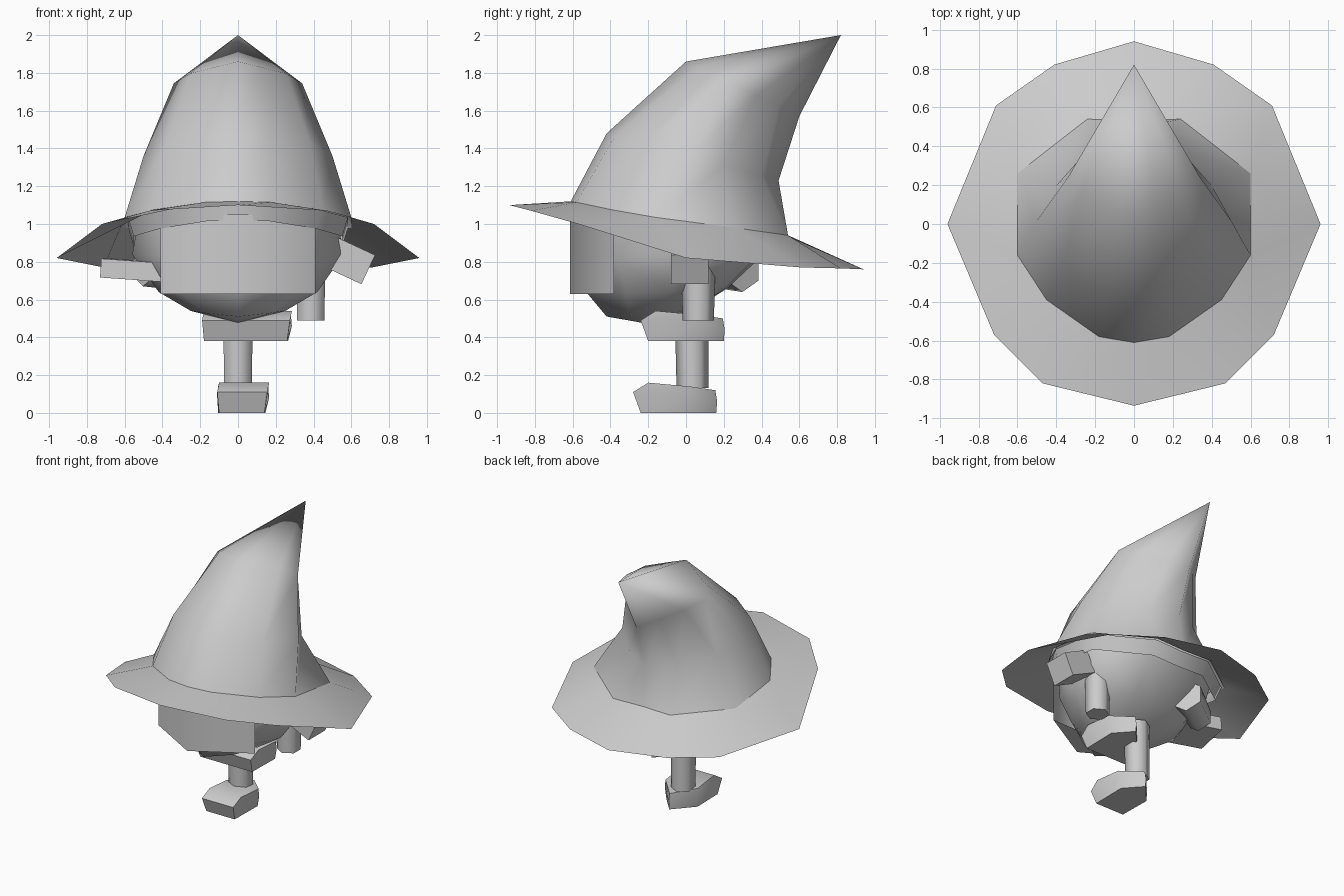
import bpy, bmesh, math
from mathutils import Vector

if "Cube" in bpy.data.objects:
    bpy.data.objects.remove(bpy.data.objects["Cube"])


def finish(name, bm, angle=40):
    bmesh.ops.recalc_face_normals(bm, faces=bm.faces)
    me = bpy.data.meshes.new(name)
    bm.to_mesh(me)
    bm.free()
    ob = bpy.data.objects.new(name, me)
    bpy.context.collection.objects.link(ob)
    bpy.context.view_layer.objects.active = ob
    ob.select_set(True)
    bpy.ops.object.shade_smooth_by_angle(angle=math.radians(angle))
    ob.select_set(False)
    return ob


def loft(name, rings, caps=(False, False), tip=None, angle=40):
    bm = bmesh.new()
    vs = [[bm.verts.new(p) for p in r] for r in rings]
    n = len(vs[0])
    for a, b in zip(vs, vs[1:]):
        for i in range(n):
            j = (i + 1) % n
            bm.faces.new((a[i], a[j], b[j], b[i]))
    if tip:
        t = bm.verts.new(tip)
        for i in range(n):
            bm.faces.new((vs[-1][i], vs[-1][(i + 1) % n], t))
    if caps[0]:
        bm.faces.new(vs[0][::-1])
    if caps[1]:
        bm.faces.new(vs[-1])
    return finish(name, bm, angle)


def mirror_ring(half):
    return half + [(-x, y, z) for x, y, z in half[-2:0:-1]]


def tube(name, p0, p1, r0, r1, n=6):
    p0, p1 = Vector(p0), Vector(p1)
    q = (p1 - p0).to_track_quat('Z', 'Y')
    rings = []
    for p, r in ((p0, r0), (p1, r1)):
        rings.append([p + q @ Vector((r * math.cos(math.tau * (i + .5) / n),
                                      r * math.sin(math.tau * (i + .5) / n), 0)) for i in range(n)])
    return loft(name, rings, (True, True), angle=65)


def block(name, loc, size, rot=(0, 0, 0)):
    bm = bmesh.new()
    bmesh.ops.create_cube(bm, size=1)
    ob = finish(name, bm)
    ob.location, ob.scale = loc, size
    ob.rotation_euler = [math.radians(a) for a in rot]
    return ob


# hat: tilted brim and bent-back cone
brim = [(0, -.935, 1.10), (.47, -.82, 1.07), (.72, -.57, 1.0), (.96, 0, .82),
        (.71, .61, .77), (.41, .82, .765), (0, .94, .76)]
base = [(0, -.61, 1.12), (.18, -.58, 1.115), (.45, -.39, 1.075), (.6, -.16, 1.035),
        (.6, .26, .98), (.24, .54, .94), (0, .53, .94)]


def hat_ring(front, back, w, shape):
    return mirror_ring([(x * w, front[0] + t * (back[0] - front[0]), front[1] + t * (back[1] - front[1]))
                        for x, t in shape])


mid = [(0, 0), (.33, .05), (.76, .2), (1, .48), (.8, .68), (.4, .9), (0, 1)]
high = [(0, 0), (.35, .1), (.75, .22), (1, .4), (.72, .62), (.36, .82), (0, 1)]
loft("hat_brim", [mirror_ring(brim), mirror_ring(base)])
loft("hat_cone", [mirror_ring(base), hat_ring((-.42, 1.48), (.49, 1.23), .5, mid),
                  hat_ring((0, 1.86), (.6, 1.57), .34, high)], tip=(0, .82, 2.0), angle=70)

# hat lining just under the brim
lining = [(x * .97, y * .97, z) for x, y, z in base]
lower = [(x * .92, y * .92 - .02, z - .1) for x, y, z in base]
loft("hat_lining", [mirror_ring(lining), mirror_ring(lower)], angle=60)

# head: rounded behind, coming to an edge at the front
head = [[(0, -.57, 1.06), (.38, -.36, 1.04), (.53, -.05, 1.0), (.45, .3, .96), (.2, .45, .94), (0, .47, .94)],
        [(0, -.58, .8), (.38, -.36, .82), (.56, -.05, .84), (.44, .25, .82), (.2, .37, .82), (0, .39, .82)],
        [(0, -.52, .63), (.31, -.32, .64), (.42, -.08, .64), (.33, .14, .65), (.16, .21, .66), (0, .22, .66)],
        [(0, -.42, .51), (.18, -.3, .53), (.25, -.16, .54), (.18, -.02, .54), (.09, .02, .54), (0, .03, .54)]]
loft("head", [mirror_ring(r) for r in head], tip=(0, -.22, .475), angle=70)

# face: V-shaped plate
bm = bmesh.new()
cols = [[bm.verts.new((x, y, z)) for z in (.63, 1.05)] for x, y in ((-.41, -.38), (0, -.615), (.41, -.38))]
for a, b in zip(cols, cols[1:]):
    bm.faces.new((a[0], b[0], b[1], a[1]))
bm.faces.new([c[0] for c in cols])
bm.faces.new([c[1] for c in cols])
finish("face_plate", bm, 65)


# legs and feet, broad toes and pointed heels
def foot(name, off, toe_left=0):
    rings = [[(-.1, -.24, 0), (.14, -.24, 0), (.145, .03, 0), (.03, .16, 0), (-.105, .01, 0)],
             [(-.11, -.28, .11), (.155, -.28, .11), (.165, .02, .08), (.03, .165, .06), (-.11, .01, .08)],
             [(-.1, -.2, .16), (.165, -.2, .16), (.16, .02, .14), (.03, .155, .12), (-.105, .01, .14)]]
    for r in rings:
        r[0] = (r[0][0] - toe_left, r[0][1], r[0][2])
    loft(name, [[Vector(p) + Vector(off) for p in r] for r in rings], (True, True), angle=60)


foot("standing_foot", (0, 0, 0))
foot("raised_foot", (.12, .04, .38), .2)
tube("standing_leg", (0, .035, .13), (0, .03, .56), .085, .09)

# left arm: hanging sleeve and hand
tube("left_sleeve", (.385, .065, .49), (.385, .065, .8), .083, .09)
block("left_hand", (.59, .02, .805), (.22, .2, .17), (0, 25, 0))

# right arm: runs from behind the head out to the hand
block("right_hand", (-.53, -.03, .755), (.34, .3, .1), (0, 4, -12))
tube("right_sleeve", (-.5, .1, .77), (-.22, .3, .76), .1, .12)
